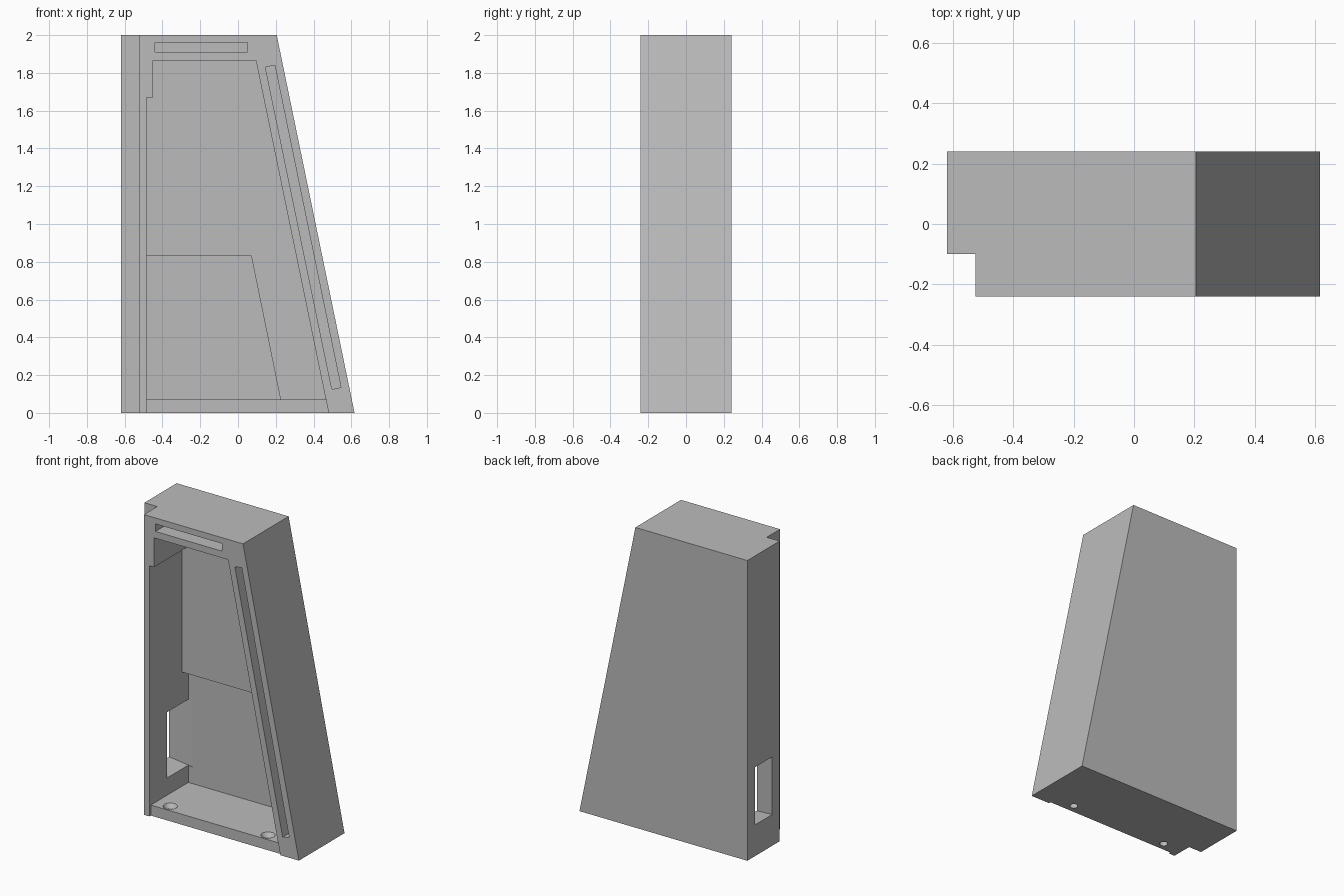
import bpy
import bmesh

cube = bpy.data.objects.get("Cube")
if cube:
    bpy.data.objects.remove(cube, do_unlink=True)

grey = bpy.data.materials.new("plain grey")
grey.use_nodes = True
grey.diffuse_color = (0.5, 0.5, 0.5, 1)
grey.node_tree.nodes["Principled BSDF"].inputs["Base Color"].default_value = (0.5, 0.5, 0.5, 1)


def loft(name, start, end):
    """Solid between two matching loops of 3D points."""
    bm = bmesh.new()
    a = [bm.verts.new(p) for p in start]
    b = [bm.verts.new(p) for p in end]
    bm.faces.new(a)
    bm.faces.new(b[::-1])
    for i in range(len(a)):
        j = (i + 1) % len(a)
        bm.faces.new((a[j], a[i], b[i], b[j]))
    bmesh.ops.recalc_face_normals(bm, faces=bm.faces)
    mesh = bpy.data.meshes.new(name)
    bm.to_mesh(mesh)
    bm.free()
    mesh.materials.append(grey)
    obj = bpy.data.objects.new(name, mesh)
    bpy.context.collection.objects.link(obj)
    return obj


def prism(name, profile, front, back):
    """Extrude an (x, z) profile along y."""
    return loft(name, [(x, front, z) for x, z in profile], [(x, back, z) for x, z in profile])


def box(x0, x1, z0, z1):
    return [(x0, z0), (x1, z0), (x1, z1), (x0, z1)]


def side_loop(x, y0, y1, z0, z1):
    return [(x, y, z) for y, z in box(y0, y1, z0, z1)]


def screw_hole(x, y):
    """Countersunk hole: a narrow shaft widening at the floor surface."""
    cutters = []
    for r0, r1, z0, z1 in ((0.025, 0.025, -0.1, 0.1), (0.02, 0.044, 0.035, 0.0705)):
        bm = bmesh.new()
        bmesh.ops.create_cone(bm, cap_ends=True, segments=32, radius1=r0, radius2=r1, depth=z1 - z0)
        bmesh.ops.translate(bm, verts=bm.verts, vec=(x, y, (z0 + z1) / 2))
        mesh = bpy.data.meshes.new("screw_hole")
        bm.to_mesh(mesh)
        bm.free()
        mesh.materials.append(grey)
        obj = bpy.data.objects.new("screw_hole", mesh)
        bpy.context.collection.objects.link(obj)
        cutters.append(obj)
    return cutters


FRONT, BACK = -0.24, 0.24
OUT = -0.4  # cutters start in front of the shell

# Tapered outer shell
shell = prism("tapered_housing", [(-0.62, 0), (0.617, 0), (0.205, 2), (-0.62, 2)], FRONT, BACK)

cutters = [
    # Full-height corner rebate
    prism("corner_rebate", box(-0.8, -0.525, -0.1, 2.1), OUT, -0.10),
    # Main cavity with a stepped upper corner
    prism("cavity", [(-0.485, 0.07), (0.465, 0.07), (0.095, 1.865), (-0.45, 1.865),
                     (-0.45, 1.67), (-0.485, 1.67)], OUT, 0.104),
    # Deeper lower pocket
    prism("lower_pocket", [(-0.485, 0.07), (0.225, 0.07), (0.07, 0.83), (-0.485, 0.83)], 0, 0.17),
    # Floor lip set back from the front
    prism("floor_setback", [(-0.485, -0.1), (0.5, -0.1), (0.465, 0.075), (-0.485, 0.075)], OUT, -0.225),
    # Blind slots in the front rim
    prism("top_slot", box(-0.44, 0.05, 1.91, 1.96), OUT, -0.11),
    prism("slanted_slot", [(0.145, 1.83), (0.195, 1.84), (0.545, 0.135), (0.497, 0.125)], OUT, -0.11),
    # Flared opening through the side wall
    loft("side_opening", side_loop(-0.63, -0.02, 0.16, 0.21, 0.59),
         side_loop(-0.455, -0.06, 0.173, 0.18, 0.63)),
]
for hole_x in (-0.38, 0.34):
    cutters += screw_hole(hole_x, -0.17)

# Carve every opening, then discard its cutter
bpy.context.view_layer.objects.active = shell
for cutter in cutters:
    cutter.hide_render = True
    mod = shell.modifiers.new(cutter.name, 'BOOLEAN')
    mod.operation = 'DIFFERENCE'
    mod.solver = 'EXACT'
    mod.object = cutter
    bpy.ops.object.modifier_apply(modifier=mod.name)
    bpy.data.objects.remove(cutter, do_unlink=True)
